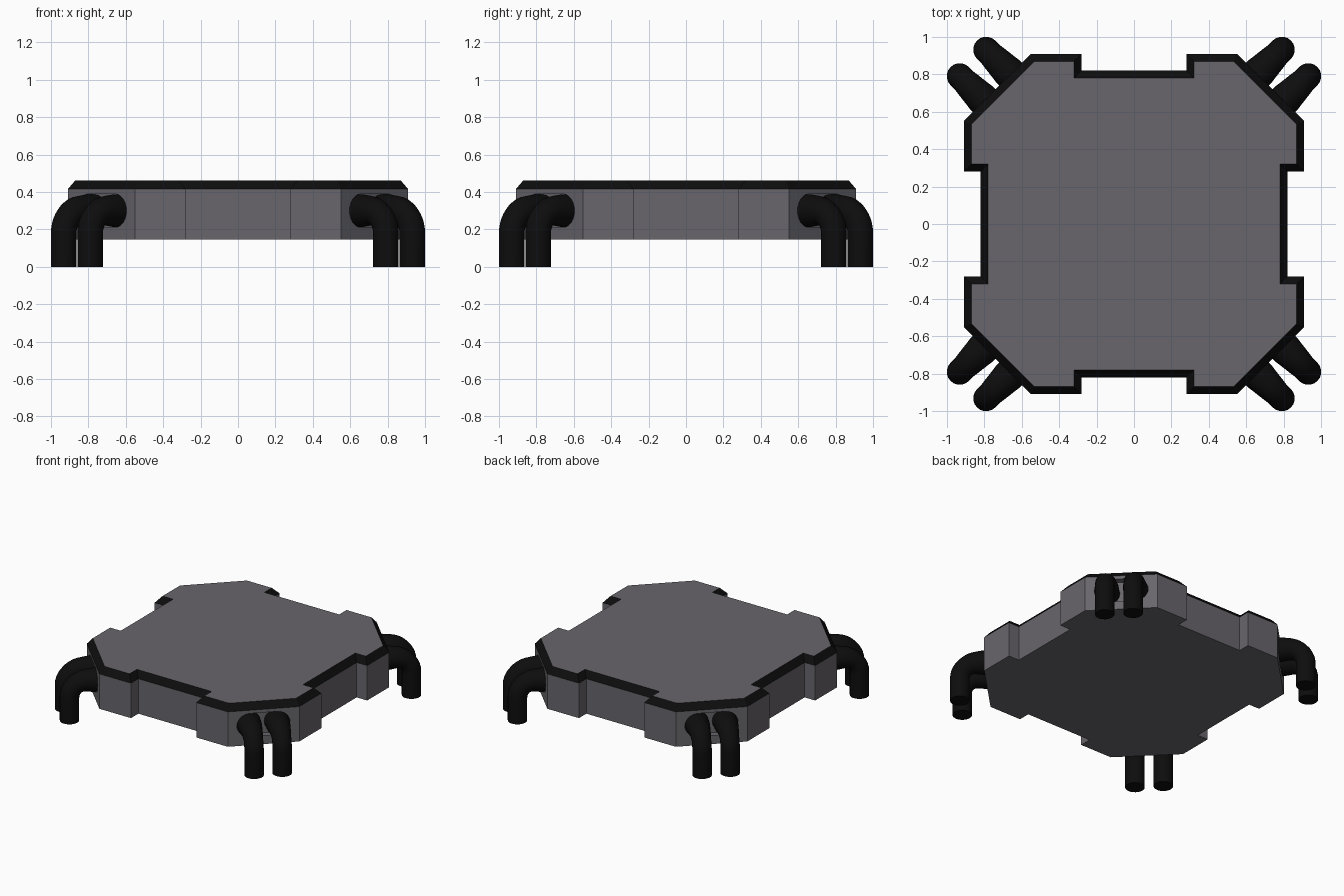
import bpy, bmesh, math
from mathutils import Vector

if "Cube" in bpy.data.objects:
    bpy.data.objects.remove(bpy.data.objects["Cube"])


def material(name, rgb):
    m = bpy.data.materials.new(name)
    m.diffuse_color = (*rgb, 1)
    m.use_nodes = True
    m.node_tree.nodes["Principled BSDF"].inputs["Base Color"].default_value = m.diffuse_color
    return m


GREY = material("warm grey", (0.14, 0.133, 0.15))
BLACK = material("black", (0.004, 0.004, 0.004))


def add_mesh(name, bm, mats):
    bmesh.ops.recalc_face_normals(bm, faces=bm.faces[:])
    me = bpy.data.meshes.new(name)
    bm.to_mesh(me)
    bm.free()
    ob = bpy.data.objects.new(name, me)
    bpy.context.collection.objects.link(ob)
    for m in mats:
        me.materials.append(m)
    return ob


def activate(ob):
    bpy.ops.object.select_all(action='DESELECT')
    ob.select_set(True)
    bpy.context.view_layer.objects.active = ob


def ring(quarter):
    # repeat a quarter outline four times around z
    pts = []
    for k in range(4):
        for x, y in quarter:
            for _ in range(k):
                x, y = -y, x
            pts.append((x, y))
    return pts


# Body: notched octagon with a black bevelled upper rim
outer = ring([(.82, .28), (.91, .28), (.91, .55), (.55, .91), (.28, .91), (.28, .82)])
inner = ring([(.78, .32), (.87, .32), (.87, .533), (.533, .87), (.32, .87), (.32, .78)])
bm = bmesh.new()
loops = [[bm.verts.new((x, y, z)) for x, y in o]
         for o, z in ((outer, .145), (outer, .415), (inner, .462))]
n = len(outer)
for li in range(2):
    for i in range(n):
        j = (i + 1) % n
        f = bm.faces.new((loops[li][i], loops[li][j], loops[li + 1][j], loops[li + 1][i]))
        f.material_index = li
bm.faces.new(loops[0][::-1])
bm.faces.new(loops[2])
body = add_mesh("body", bm, [GREY, BLACK])

# Diagonal frame at each corner: s outward, u sideways
FACE = 1.46 / math.sqrt(2)
U, ZC = 0.1, 0.30


def place(k, s, u, z):
    a = math.radians(45 + 90 * k)
    return Vector((s * math.cos(a) - u * math.sin(a), s * math.sin(a) + u * math.cos(a), z))


# Oval sockets cut in the corner faces
for k in range(4):
    oval = []
    for side, start in ((1, -90), (-1, 90)):
        for i in range(13):
            t = math.radians(start + 15 * i)
            oval.append((side * U + .09 * math.cos(t), ZC + .09 * math.sin(t)))
    bm = bmesh.new()
    a, b = [[bm.verts.new(place(k, s, u, z)) for u, z in oval] for s in (FACE - .05, FACE + .05)]
    m = len(oval)
    for i in range(m):
        j = (i + 1) % m
        bm.faces.new((a[i], a[j], b[j], b[i]))
    bm.faces.new(a[::-1])
    bm.faces.new(b)
    cutter = add_mesh("socket_cutter", bm, [GREY])
    cutter.hide_render = True
    activate(body)
    mod = body.modifiers.new("socket", 'BOOLEAN')
    mod.operation = 'DIFFERENCE'
    mod.solver = 'EXACT'
    mod.object = cutter
    bpy.ops.object.modifier_apply(modifier=mod.name)
    bpy.data.objects.remove(cutter)

# Legs: paired bent pipes, slightly flared at the socket
END, R = 1.218, 0.12
path = [(FACE - .06, ZC, .087), (FACE + .02, ZC, .086)]
for i in range(11):
    t = math.radians(9 * i)
    path.append((END - R + R * math.sin(t), ZC - R + R * math.cos(t), .080 - .011 * min(1, i / 5)))
path.append((END, 0, .069))
for k in range(4):
    for side in (-1, 1):
        cu = bpy.data.curves.new("leg_pipe", 'CURVE')
        cu.dimensions = '3D'
        cu.bevel_depth = 1
        cu.bevel_resolution = 8
        cu.use_fill_caps = True
        sp = cu.splines.new('POLY')
        sp.points.add(len(path) - 1)
        for p, (s, z, r) in zip(sp.points, path):
            p.co = (*place(k, s, side * U, z), 1)
            p.radius = r
        cu.materials.append(BLACK)
        ob = bpy.data.objects.new("leg_pipe", cu)
        bpy.context.collection.objects.link(ob)
        activate(ob)
        bpy.ops.object.convert(target='MESH')
        bpy.ops.object.shade_smooth_by_angle(angle=math.radians(40))
